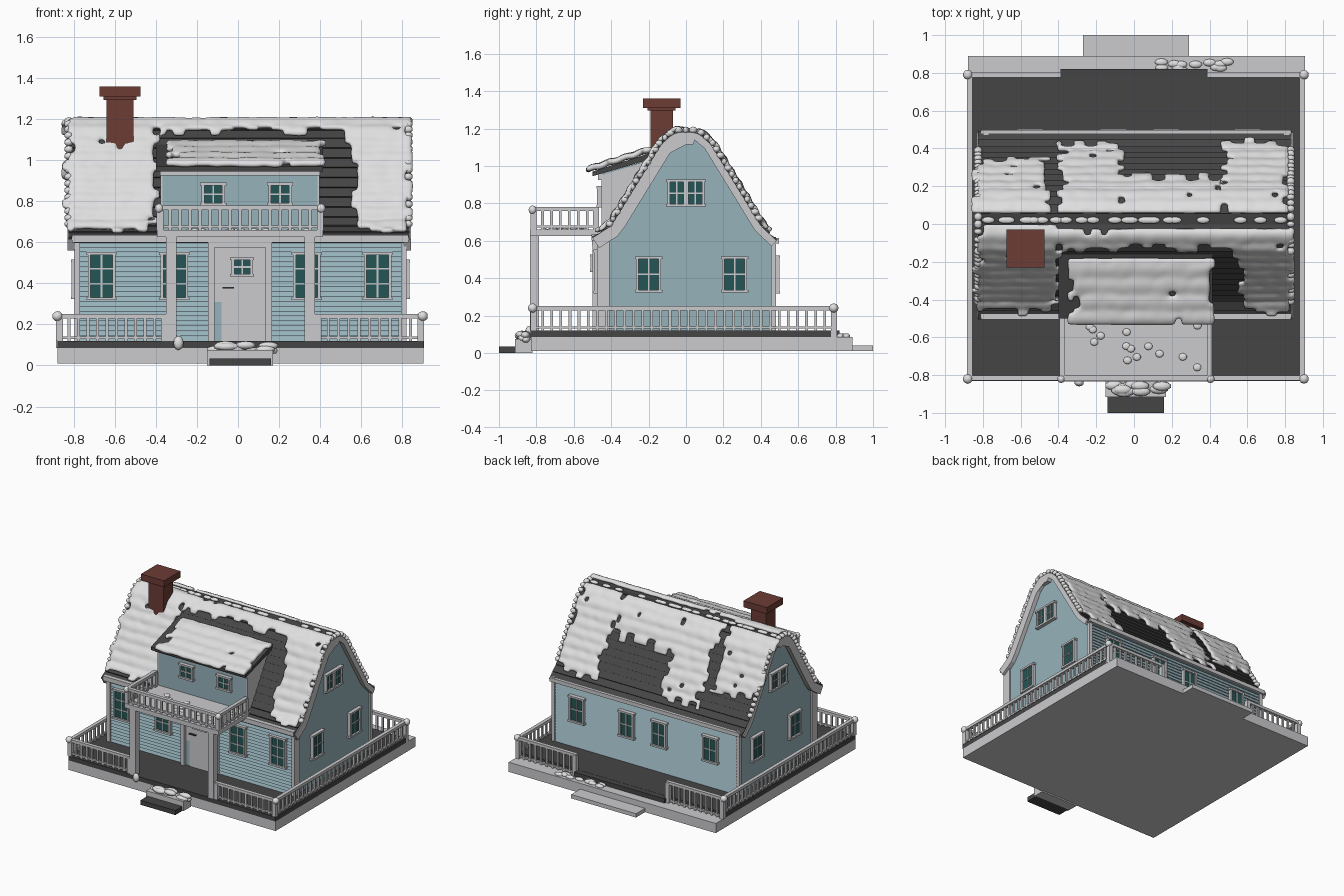
import bpy, bmesh, random
from math import pi
from mathutils import Vector, Matrix

random.seed(4)
if bpy.data.objects.get("Cube"):
    bpy.data.objects.remove(bpy.data.objects["Cube"])


def material(name, *rgb):
    mat = bpy.data.materials.new(name)
    mat.use_nodes = True
    mat.diffuse_color = (*rgb, 1)
    mat.node_tree.nodes["Principled BSDF"].inputs["Base Color"].default_value = (*rgb, 1)
    return mat


WALL = material("pale blue siding", 0.31, 0.45, 0.5)
TRIM = material("light grey trim", 0.6, 0.6, 0.62)
ROOF = material("charcoal", 0.06, 0.06, 0.06)
GLASS = material("dark teal glass", 0.018, 0.09, 0.09)
BRICK = material("red brick", 0.15, 0.045, 0.035)
SNOW = material("snow", 0.74, 0.74, 0.75)


def finish(name, bm, mats, smooth=False):
    mesh = bpy.data.meshes.new(name)
    bm.to_mesh(mesh)
    bm.free()
    for mat in mats:
        mesh.materials.append(mat)
    obj = bpy.data.objects.new(name, mesh)
    bpy.context.collection.objects.link(obj)
    if smooth:
        mesh.shade_smooth()
    return obj


def boxes(name, parts, matrix=Matrix()):
    """One object from (material, x range, y range, z range) boxes."""
    bm = bmesh.new()
    mats = []
    for mat, *spans in parts:
        if mat not in mats:
            mats.append(mat)
        mid = Vector([(a + b) / 2 for a, b in spans])
        size = Vector([b - a for a, b in spans])
        verts = bmesh.ops.create_cube(
            bm, size=1, matrix=matrix @ Matrix.Translation(mid) @ Matrix.Diagonal((*size, 1)))["verts"]
        for face in {f for v in verts for f in v.link_faces}:
            face.material_index = mats.index(mat)
    return finish(name, bm, mats)


def prism(name, mat, outline, x0, x1):
    """Extrude a (y, z) outline along x."""
    bm = bmesh.new()
    face = bm.faces.new([bm.verts.new((x0, y, z)) for y, z in outline])
    out = bmesh.ops.extrude_face_region(bm, geom=[face])["geom"]
    bmesh.ops.translate(bm, vec=(x1 - x0, 0, 0), verts=[v for v in out if isinstance(v, bmesh.types.BMVert)])
    bmesh.ops.recalc_face_normals(bm, faces=bm.faces)
    return finish(name, bm, [mat])


def window(name, at, turn, w, h, cols=2, rows=2):
    """Framed sash; local -y faces outward from the wall."""
    a, b, f = w / 2, h / 2, 0.014
    parts = [(GLASS, (-a, a), (-0.012, 0.01), (-b, b))]
    for s in (-1, 1):
        parts.append((TRIM, (s * a - f / 2, s * a + f / 2), (-0.024, 0.01), (-b, b)))
        parts.append((TRIM, (-a - f, a + f), (-0.026, 0.01), (s * b - f / 2, s * b + f / 2)))
    for i in range(1, cols):
        x = -a + w * i / cols
        parts.append((TRIM, (x - 0.004, x + 0.004), (-0.018, 0), (-b, b)))
    for i in range(1, rows):
        z = -b + h * i / rows
        parts.append((TRIM, (-a, a), (-0.018, 0), (z - 0.004, z + 0.004)))
    boxes(name, parts, Matrix.Translation(at) @ Matrix.Rotation(turn, 4, 'Z'))


def railing(name, start, end, low, high):
    """Balustrade between two (x, y) points."""
    p, q = Vector(start), Vector(end)
    count = round((q - p).length / 0.048)

    def bar(c, d, r, z0, z1):
        return (TRIM, (min(c.x, d.x) - r, max(c.x, d.x) + r), (min(c.y, d.y) - r, max(c.y, d.y) + r), (z0, z1))
    parts = [bar(p, q, 0.014, high - 0.022, high), bar(p, q, 0.008, low + 0.01, low + 0.022)]
    for i in range(count + 1):
        c = p.lerp(q, i / count)
        parts.append(bar(c, c, 0.016 if i in (0, count) else 0.007, low, high - 0.01))
    boxes(name, parts)


# Foundation, deck and steps
boxes("foundation", [(TRIM, (-0.88, 0.905), (-0.83, 0.89), (0.01, 0.085)),
                     (TRIM, (-0.27, 0.29), (0.85, 1.0), (0.01, 0.04))])
boxes("deck", [(ROOF, (-0.88, 0.905), (-0.832, 0.775), (0.085, 0.12)),
               (ROOF, (-0.39, 0.39), (0.7, 0.82), (0.085, 0.119))])
boxes("front_steps", [(ROOF, (-0.14, 0.16), (-1.0, -0.9), (0, 0.035)),
                      (TRIM, (-0.15, 0.17), (-0.915, -0.82), (0, 0.075))])

# Deck and balcony railings
railing("front_rail_right", (-0.87, -0.815), (-0.36, -0.815), 0.12, 0.25)
railing("front_rail_left", (0.39, -0.815), (0.89, -0.815), 0.12, 0.25)
railing("back_rail_right", (-0.87, 0.79), (-0.4, 0.79), 0.085, 0.25)
railing("back_rail_left", (0.4, 0.79), (0.89, 0.79), 0.085, 0.25)
for side, x, edge in (("right", -0.87, -0.38), ("left", 0.89, 0.4)):
    railing("side_rail_" + side, (x, -0.815), (x, 0.79), 0.12, 0.25)
    railing("balcony_rail_" + side, (edge, -0.815), (edge, -0.48), 0.66, 0.78)
railing("balcony_rail_front", (-0.38, -0.815), (0.4, -0.815), 0.66, 0.78)
boxes("balcony_floor", [(TRIM, (-0.395, 0.415), (-0.835, -0.44), (0.625, 0.66))])
boxes("porch_columns", [(TRIM, (x, x + 0.05), (-0.835, -0.785), (0.12, 0.63)) for x in (-0.35, 0.325)])

# House body with lapped siding front and back
HALF = [(0.47, 0.1), (0.47, 0.62), (0.39, 0.66), (0.11, 1.1), (0.05, 1.15)]
prism("house_walls", WALL, HALF + [(-y + 0.01, z) for y, z in reversed(HALF)], -0.785, 0.81)
for name, y, out in (("front_siding", -0.459, -0.01), ("back_siding", 0.469, 0.008)):
    lap = 0.024
    saw = [p for i in range(20) for p in ((y + out, 0.12 + i * lap), (y, 0.12 + (i + 1) * lap))]
    prism(name, WALL, saw + [(y - out, 0.6), (y - out, 0.12)], -0.785, 0.81)
boxes("corner_boards", [(TRIM, (x - 0.014, x + 0.014), span, (0.12, 0.62))
                        for x in (-0.783, 0.808) for span in ((-0.477, -0.41), (0.455, 0.482))])
boxes("eave_gutters", [(TRIM, (-0.81, 0.83), (-0.505, -0.46), (0.6, 0.635)),
                       (TRIM, (-0.81, 0.83), (0.46, 0.497), (0.585, 0.615))])

# Main roof of stepped shingle courses
SLOPE = [Vector(p) for p in ((-0.5, 0.615), (-0.4, 0.68), (-0.13, 1.12), (-0.06, 1.18),
                             (0.06, 1.18), (0.13, 1.12), (0.4, 0.68), (0.485, 0.6))]
LENGTH = sum((b - a).length for a, b in zip(SLOPE, SLOPE[1:]))


def on_slope(t, off=0.0):
    """Point at fraction t across the roof, lifted off its surface."""
    left = t * LENGTH
    for a, b in zip(SLOPE, SLOPE[1:]):
        d = b - a
        if left <= d.length or b == SLOPE[-1]:
            d.normalize()
            return a + d * left + Vector((-d.y, d.x)) * off
        left -= d.length


courses = 28
outer = []
for i in range(courses):
    lift = (0.009, 0) if i < courses / 2 else (0, 0.009)
    outer += [on_slope((i + k) / courses, lift[k]) for k in (0, 1)]
inner = [on_slope(i / 40, -0.022) for i in range(40, -1, -1)]
prism("main_roof", ROOF, outer + inner, -0.825, 0.835)

# Gable bargeboards
board = [on_slope(i / 40, -0.002) for i in range(41)]
board += [on_slope(i / 40, -0.065 if i < 22 else -0.04) for i in range(40, -1, -1)]
for side, x in (("right", -0.832), ("left", 0.807)):
    prism("bargeboard_" + side, TRIM, board, x, x + 0.035)

# Dormer
prism("dormer_walls", WALL, [(-0.45, 0.63), (-0.45, 0.96), (-0.13, 1.05), (-0.13, 0.63)], -0.37, 0.39)
for side, x in (("right", -0.378), ("left", 0.388)):
    prism("dormer_cheek_" + side, TRIM, [(-0.452, 0.63), (-0.452, 0.95), (-0.15, 1.04), (-0.15, 0.8)], x, x + 0.01)
prism("dormer_roof", ROOF, [(-0.5, 0.945), (-0.5, 0.97), (-0.14, 1.085), (-0.14, 1.05)], -0.4, 0.415)
boxes("dormer_fascia", [(TRIM, (-0.38, 0.4), (-0.47, -0.44), (0.925, 0.96))])

# Chimney
boxes("chimney", [(BRICK, (-0.64, -0.51), (-0.19, -0.07), (1.0, 1.31)),
                  (BRICK, (-0.655, -0.495), (-0.205, -0.055), (1.295, 1.315)),
                  (BRICK, (-0.675, -0.475), (-0.23, -0.03), (1.31, 1.36))])

# Windows
for i, x in enumerate((-0.665, -0.31, 0.335, 0.68)):
    window(f"front_window_{i}", (x, -0.468, 0.435), 0, 0.12, 0.22, 2, 3)
for i, x in enumerate((0.6, 0.17, -0.11, -0.55)):
    window(f"back_window_{i}", (x, 0.476, 0.42), pi, 0.11, 0.19)
for i, x in enumerate((-0.12, 0.205)):
    window(f"dormer_window_{i}", (x, -0.452, 0.835), 0, 0.1, 0.1)
for side, x, turn in (("right", -0.787, -pi / 2), ("left", 0.812, pi / 2)):
    for i, y in enumerate((-0.2, 0.26)):
        window(f"{side}_window_{i}", (x, y, 0.42), turn, 0.12, 0.18)
    for i, y in enumerate((-0.05, 0.05)):
        window(f"{side}_gable_window_{i}", (x, y, 0.855), turn, 0.085, 0.13)

# Front door
boxes("front_door", [(TRIM, (-0.145, -0.115), (-0.5, -0.45), (0.12, 0.595)),
                     (TRIM, (0.135, 0.165), (-0.5, -0.45), (0.12, 0.595)),
                     (TRIM, (-0.145, 0.165), (-0.502, -0.45), (0.575, 0.6)),
                     (WALL, (-0.115, -0.08), (-0.478, -0.45), (0.12, 0.31)),
                     (TRIM, (-0.115, -0.08), (-0.478, -0.45), (0.31, 0.58)),
                     (TRIM, (-0.08, 0.135), (-0.485, -0.45), (0.12, 0.575)),
                     (ROOF, (-0.075, -0.02), (-0.5, -0.485), (0.374, 0.382))])
window("door_window", (0.02, -0.487, 0.48), 0, 0.09, 0.08)


def snow_sheet(name, place, patches, step_x, step_t, depth):
    """Ragged snow cover: keep grid cells inside jittered patches, then thicken."""
    bm = bmesh.new()
    nx, nt = round(1.72 / step_x), round(1 / step_t)
    xs = [-0.86 + i * step_x for i in range(nx + 1)]
    grid = [[bm.verts.new(place(x + random.uniform(-0.006, 0.006), j * step_t,
                                random.uniform(-0.003, 0.006) + 0.01 * (j % 3 == 1)))
             for j in range(nt + 1)] for x in xs]
    for x0, x1, t0, t1 in patches:
        ends = [[random.uniform(0, 0.05) for _ in range(nt)] for _ in range(2)]
        fringe = [random.uniform(0, 0.07) for _ in range(nx)]
        for i in range(nx):
            for j in range(nt):
                x, t = xs[i] + step_x / 2, (j + 0.5) * step_t
                shrink = fringe[i // 2]
                low = t0 + shrink * (t0 < 0.5)
                high = t1 - shrink * (t1 > 0.5)
                if x0 + ends[0][j // 2] < x < x1 - ends[1][j // 2] and low < t < high and random.random() > 0.012:
                    corners = (grid[i][j], grid[i + 1][j], grid[i + 1][j + 1], grid[i][j + 1])
                    if not bm.faces.get(corners):
                        bm.faces.new(corners)
    bmesh.ops.delete(bm, geom=[v for v in bm.verts if not v.link_faces], context='VERTS')
    obj = finish(name, bm, [SNOW], True)
    thick = obj.modifiers.new("depth", 'SOLIDIFY')
    thick.thickness, thick.offset = depth, 1
    obj.modifiers.new("soften", 'SUBSURF').levels = 1


# Roof snow
snow_sheet("roof_snow", lambda x, t, off: (x, *on_slope(t, off)), [
    (-0.86, -0.36, 0.02, 0.5), (-0.42, 0.62, 0.36, 0.49), (0.54, 0.86, 0.02, 0.49),
    (-0.86, -0.43, 0.53, 0.86), (-0.41, -0.04, 0.53, 0.97),
    (-0.09, 0.48, 0.53, 0.76), (0.44, 0.83, 0.53, 0.97)], 0.03, 1 / 60, 0.026)
snow_sheet("dormer_snow", lambda x, t, off: (x, -0.525 + 0.35 * t, 0.96 + 0.112 * t + off),
           [(-0.36, 0.43, -0.06, 1.06)], 0.03, 1 / 12, 0.032)

# Snow lumps on edges, corners, steps and balcony
lumps = []
for x, y in ((-0.88, -0.82), (0.9, -0.82), (-0.88, 0.79), (0.9, 0.79)):
    lumps.append((x, y, 0.24, 0.026, 0.026, 0.025))
for x, y in ((-0.385, -0.82), (0.405, -0.82)):
    lumps.append((x, y, 0.765, 0.022, 0.022, 0.024))
lumps.append((-0.29, -0.84, 0.11, 0.025, 0.02, 0.035))
for i in range(14):
    lumps.append((random.uniform(-0.14, 0.15), random.uniform(-0.9, -0.85), random.uniform(0.07, 0.1), 0.05, 0.025, 0.02))
    lumps.append((random.uniform(0.1, 0.5), random.uniform(0.81, 0.86), 0.09, 0.035, 0.02, 0.015))
    lumps.append((random.uniform(-0.3, 0.35), random.uniform(-0.77, -0.53), 0.66, 0.022, 0.02, 0.008))
for x in (-0.825, 0.83):
    for i in range(3, 37):
        y, z = on_slope(i / 40, 0.012)
        lumps.append((x, y, z, 0.022, random.uniform(0.014, 0.024), 0.018))
for i in range(26):
    lumps.append((random.uniform(-0.8, 0.8), 0.02, 1.19, 0.035, 0.018, 0.012))
bm = bmesh.new()
for x, y, z, *size in lumps:
    bmesh.ops.create_icosphere(bm, subdivisions=2, radius=1,
                               matrix=Matrix.Translation((x, y, z)) @ Matrix.Diagonal((*size, 1)))
finish("snow_lumps", bm, [SNOW], True)
